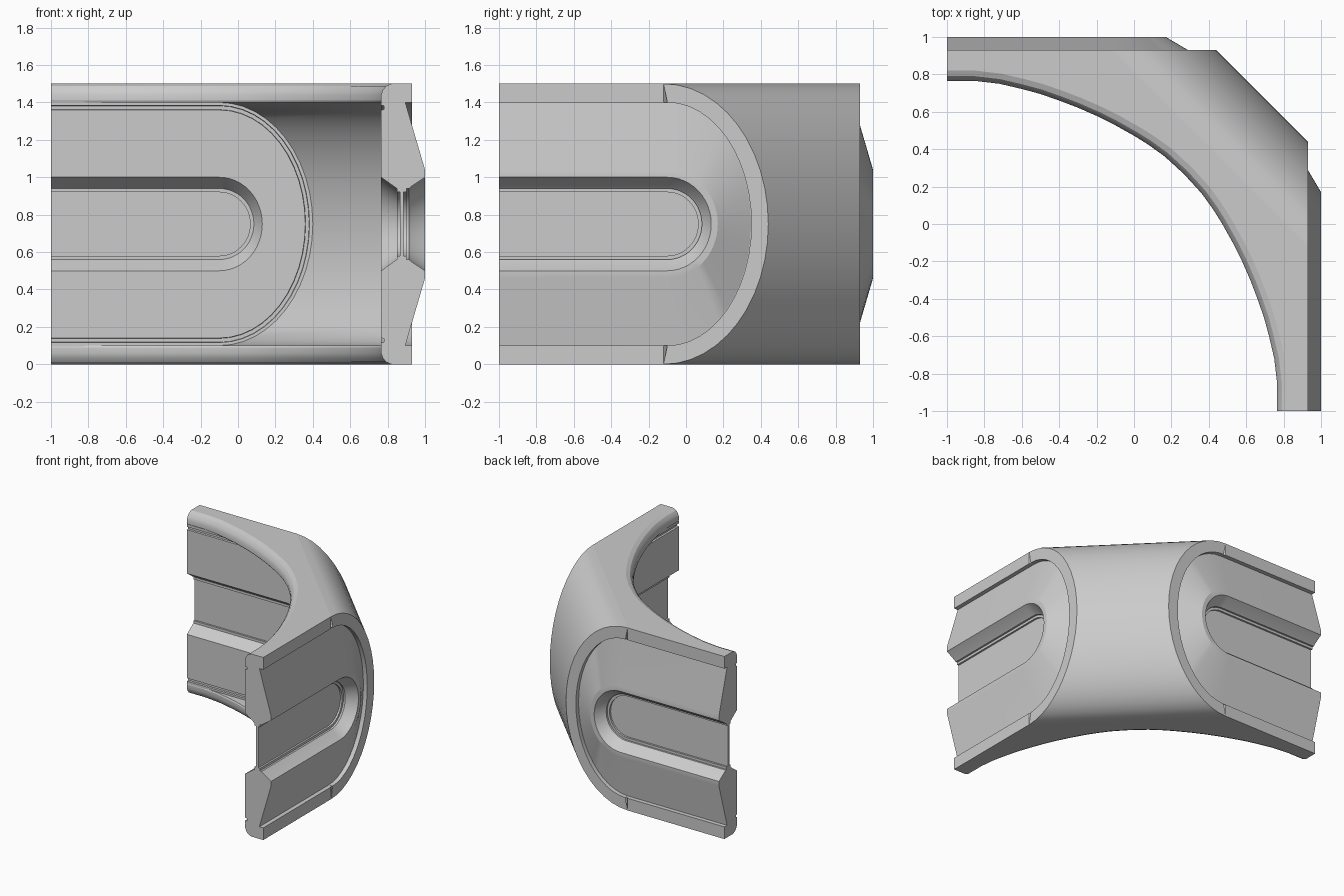
import bpy, bmesh
from math import sin, cos, pi, radians
from mathutils import Vector

if "Cube" in bpy.data.objects:
    bpy.data.objects.remove(bpy.data.objects["Cube"])

SEG = 24
MID = 0.75          # mid height
C = -0.1            # where the rounded ends begin


def loft(name, rings, closed, end_cap=False):
    """Skin a list of equal-length rings and cap both ends."""
    bm = bmesh.new()
    vs = [[bm.verts.new(p) for p in r] for r in rings]
    n = len(rings[0])
    for a, b in zip(vs, vs[1:]):
        for i in range(n if closed else n - 1):
            j = (i + 1) % n
            bm.faces.new((a[i], a[j], b[j], b[i]))
    bm.faces.new(vs[0])
    bm.faces.new(vs[-1][::-1])
    if end_cap:     # close the section at the straight end
        bm.faces.new([r[0] for r in vs] + [r[-1] for r in reversed(vs)])
    bmesh.ops.recalc_face_normals(bm, faces=bm.faces)
    me = bpy.data.meshes.new(name)
    bm.to_mesh(me)
    bm.free()
    ob = bpy.data.objects.new(name, me)
    bpy.context.collection.objects.link(ob)
    bpy.ops.object.select_all(action='DESELECT')
    ob.select_set(True)
    bpy.context.view_layer.objects.active = ob
    bpy.ops.object.shade_smooth_by_angle(angle=radians(20))
    return ob


def arm_point(arm, d, s, z):
    """d = depth across the arm, s = position along it."""
    return Vector((d, s, z)) if arm == 0 else Vector((s, d, z))


# Curved corner shell: depth, ellipse start, length radius, height radius
edge = [(0.93, -0.12, 0.56, 0.75), (0.93, C, 0.45, 0.65),
        (0.89, C, 0.45, 0.65), (0.765, C, 0.5, 0.65)]
rings = []
for k in range(SEG + 1):
    t = pi / 2 - pi * k / SEG
    side = [[arm_point(arm, d, c + a * cos(t), MID + b * sin(t))
             for d, c, a, b in edge] for arm in (0, 1)]
    rings.append(side[0] + side[1][::-1])
loft("corner_shell", rings, True)

# Top and bottom flanges with a concave rounded inner edge
half = [(-1, .765), (-.85, .765), (-.72, .75), (-.6, .722), (-.5, .695),
        (-.4, .66), (-.3, .622), (-.2, .578), (-.1, .528), (0, .472),
        (.08, .422), (.163, .362), (.22, .31)]
curve = [Vector(p) for p in half + [(.267, .267)]]
curve += [Vector((y, x)) for x, y in reversed(half)]
normals = []
for i in range(len(curve)):
    d = curve[min(i + 1, len(curve) - 1)] - curve[max(i - 1, 0)]
    normals.append(Vector((-d.y, d.x)).normalized())
normals[0], normals[-1] = Vector((0, 1)), Vector((1, 0))
outer = [(.93, -1), (.93, -.12), (-.12, .93), (-1, .93)]
levels = [(.005, 1.4), (0, 1.41), (0, 1.44), (.008, 1.465),
          (.025, 1.487), (.055, 1.5)]
for name, flip in (("top_flange", False), ("bottom_flange", True)):
    rings = []
    for off, z in levels:
        z = 1.5 - z if flip else z
        ring = [(p + n * off).to_3d() for p, n in zip(curve, normals)]
        ring += [Vector((x, y, 0)) for x, y in outer]
        for p in ring:
            p.z = z
        rings.append(ring)
    loft(name, rings, True)

# Slotted infill panels: depth, length radius, height radius
section = [(.865, .155, .16), (.865, .165, .17), (.85, .165, .17),
           (.85, .185, .19), (.835, .195, .2), (.765, .23, .25),
           (.765, .46, .61), (.78, .462, .612), (.78, .48, .632),
           (.765, .482, .634), (.765, .51, .655), (.895, .455, .655),
           (.895, .448, .648), (1.0, .27, .29), (1.0, .235, .25),
           (.925, .195, .2), (.915, .185, .19), (.9, .185, .19),
           (.9, .165, .17), (.885, .165, .17), (.885, .155, .16)]
for arm, name in ((0, "right_panel"), (1, "back_panel")):
    rings = []
    for d, a, b in section:
        ring = [arm_point(arm, d, -1, MID + b)]
        for k in range(SEG + 1):
            t = pi / 2 - pi * k / SEG
            ring.append(arm_point(arm, d, C + a * cos(t), MID + b * sin(t)))
        ring.append(arm_point(arm, d, -1, MID - b))
        rings.append(ring)
    loft(name, rings, False, end_cap=True)
